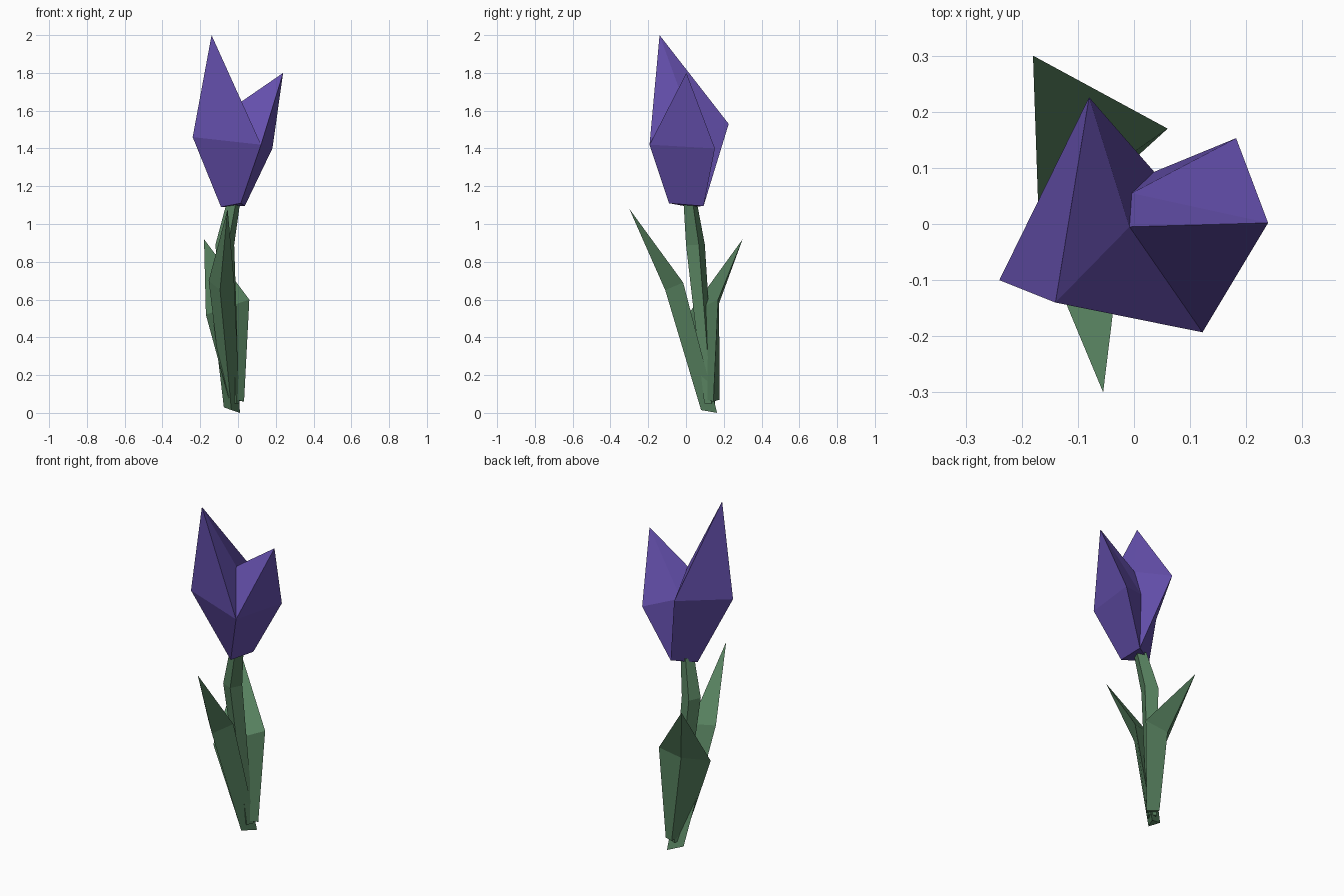
import bpy, bmesh, math
from mathutils import Vector

if "Cube" in bpy.data.objects:
    bpy.data.objects.remove(bpy.data.objects["Cube"])


def material(name, color):
    m = bpy.data.materials.new(name)
    m.diffuse_color = color
    m.use_nodes = True
    m.node_tree.nodes["Principled BSDF"].inputs["Base Color"].default_value = m.diffuse_color
    return m


GREEN = material("leaf_green", (0.10, 0.23, 0.12, 1))
PURPLE = material("petal_purple", (0.13, 0.08, 0.42, 1))


def build(name, verts, faces, mat):
    """Flat-shaded object with consistent outward normals."""
    bm = bmesh.new()
    vs = [bm.verts.new(v) for v in verts]
    for f in faces:
        bm.faces.new([vs[i] for i in f])
    bmesh.ops.recalc_face_normals(bm, faces=bm.faces[:])
    mesh = bpy.data.meshes.new(name)
    bm.to_mesh(mesh)
    bm.free()
    mesh.materials.append(mat)
    obj = bpy.data.objects.new(name, mesh)
    bpy.context.collection.objects.link(obj)
    return obj


def loft(name, loops, mat, tip=None):
    """Bridge equal loops bottom to top, closing with a cap or a pointed tip."""
    n = len(loops[0])
    verts = [v for loop in loops for v in loop]
    faces = [tuple(range(n))]
    for k in range(len(loops) - 1):
        for i in range(n):
            j = (i + 1) % n
            faces.append((k * n + i, k * n + j, (k + 1) * n + j, (k + 1) * n + i))
    top = (len(loops) - 1) * n
    if tip:
        verts.append(tip)
        faces += [(top + i, top + (i + 1) % n, len(verts) - 1) for i in range(n)]
    else:
        faces.append(tuple(range(top, top + n)))
    return build(name, verts, faces, mat)


# Leaves: three-sided blades ending in a point
loft("front_leaf",
     [[(-0.035, 0.08, 0.015), (0.01, 0.165, 0.0), (-0.075, 0.13, 0.03)],
      [(-0.095, -0.11, 0.65), (-0.02, -0.015, 0.69), (-0.155, -0.06, 0.70)]],
     GREEN, tip=(-0.055, -0.30, 1.08))
loft("back_leaf",
     [[(0.032, 0.145, 0.06), (-0.03, 0.178, 0.07), (-0.05, 0.07, 0.08)],
      [(0.06, 0.17, 0.60), (-0.09, 0.175, 0.58), (-0.17, 0.01, 0.52)]],
     GREEN, tip=(-0.18, 0.30, 0.92))


# Stem: bent four-sided rod
def square(cx, cy, z, r):
    return [(cx + r * math.cos(math.radians(a)), cy + r * math.sin(math.radians(a)), z)
            for a in (20, 110, 200, 290)]


loft("stem", [square(-0.02, 0.125, 0.05, 0.03),
              square(-0.07, 0.05, 0.89, 0.053),
              square(-0.025, 0.023, 1.11, 0.038)], GREEN)

# Flower: two pointed petals folded together along a valley
P = {
    "tipA": (-0.14, -0.14, 2.0), "left": (-0.24, -0.10, 1.46),
    "front": (0.122, -0.193, 1.42), "back": (-0.08, 0.226, 1.53),
    "tipB": (0.239, 0.002, 1.80), "right": (0.182, 0.153, 1.40),
    "fold": (-0.008, -0.005, 1.63), "notch": (-0.004, 0.055, 1.46),
    "b1": (-0.09, 0.02, 1.09), "b2": (0.015, -0.09, 1.11), "b3": (0.036, 0.093, 1.095),
}
keys = list(P)
faces = [
    "tipA left front", "tipA left back", "left front b2 b1", "left back b3 b1",
    "tipA front fold", "tipA fold back", "fold notch back", "back notch b3",
    "tipB front fold", "tipB fold notch", "tipB notch right", "notch right b3",
    "tipB front right", "front right b3 b2", "b1 b2 b3",
]
build("flower_petals", list(P.values()),
      [[keys.index(k) for k in f.split()] for f in faces], PURPLE)
